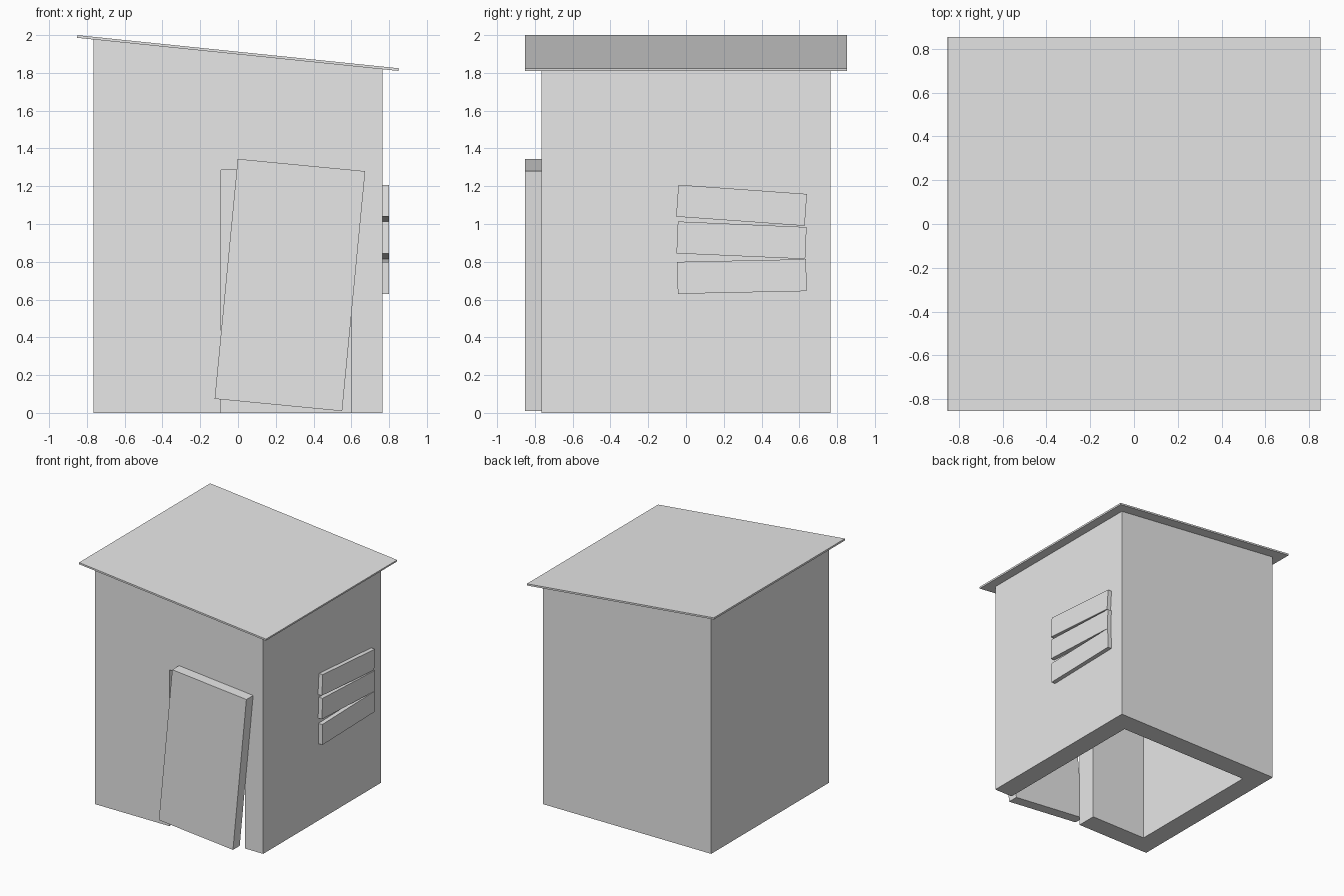
import bpy
import bmesh
from math import radians
from mathutils import Matrix, Vector

cube = bpy.data.objects.get("Cube")
if cube:
    bpy.data.objects.remove(cube, do_unlink=True)

grey = bpy.data.materials.new("plain grey")
grey.use_nodes = True
grey.diffuse_color = (0.8, 0.8, 0.8, 1)
grey.node_tree.nodes["Principled BSDF"].inputs["Base Color"].default_value = (0.8, 0.8, 0.8, 1)


def finish(name, bm):
    bmesh.ops.recalc_face_normals(bm, faces=bm.faces[:])
    mesh = bpy.data.meshes.new(name)
    bm.to_mesh(mesh)
    bm.free()
    mesh.materials.append(grey)
    obj = bpy.data.objects.new(name, mesh)
    bpy.context.scene.collection.objects.link(obj)
    return obj


def box(name, center, size, axis="Y", degrees=0):
    """Box turned about one axis through its centre."""
    bm = bmesh.new()
    place = (Matrix.Translation(center) @ Matrix.Rotation(radians(degrees), 4, axis)
             @ Matrix.Diagonal(Vector(size).to_4d()))
    bmesh.ops.create_cube(bm, size=1, matrix=place)
    return finish(name, bm)


def prism(name, profile, y0, y1):
    """Side profile in x and z, pulled along y."""
    bm = bmesh.new()
    face = bm.faces.new([bm.verts.new((x, y0, z)) for x, z in profile])
    result = bmesh.ops.extrude_face_region(bm, geom=[face])
    verts = [v for v in result["geom"] if isinstance(v, bmesh.types.BMVert)]
    bmesh.ops.translate(bm, verts=verts, vec=(0, y1 - y0, 0))
    return finish(name, bm)


def cut(target, cutter):
    """Cut one solid from another, then drop the cutter."""
    cutter.hide_render = True
    mod = target.modifiers.new("opening", "BOOLEAN")
    mod.operation = "DIFFERENCE"
    mod.solver = "EXACT"
    mod.object = cutter
    bpy.context.view_layer.objects.active = target
    bpy.ops.object.modifier_apply(modifier=mod.name)
    bpy.data.objects.remove(cutter, do_unlink=True)


HALF = 0.765
INNER = HALF - 0.165


def roof_z(x):
    return 1.899 - 0.103 * x


# Hollow walls under a sloping top, open at the bottom
walls = prism("walls", [(-HALF, 0), (HALF, 0), (HALF, roof_z(HALF)), (-HALF, roof_z(-HALF))],
              -HALF, HALF)
cut(walls, prism("room_cutter", [(-INNER, -0.1), (INNER, -0.1), (INNER, 2.1), (-INNER, 2.1)],
                 -INNER, INNER))

# Doorway through the front wall
cut(walls, box("doorway_cutter", (0.255, -HALF, 0.59), (0.69, 0.4, 1.39)))

# Thin sloping roof
box("roof", (0, 0, 1.905), (1.711, 1.706, 0.014), "Y", 5.88)

# Loose door leaning over the doorway
box("door", (0.275, -0.809, 0.677), (0.678, 0.088, 1.276), "Y", 5.5)

# Crooked boards on the side wall
for name, y, z, tilt in (("top_board", 0.294, 1.099, -4.1),
                         ("middle_board", 0.294, 0.914, -2.5),
                         ("bottom_board", 0.296, 0.722, 1.2)):
    box(name, (0.781, y, z), (0.038, 0.682, 0.169), "X", tilt)
